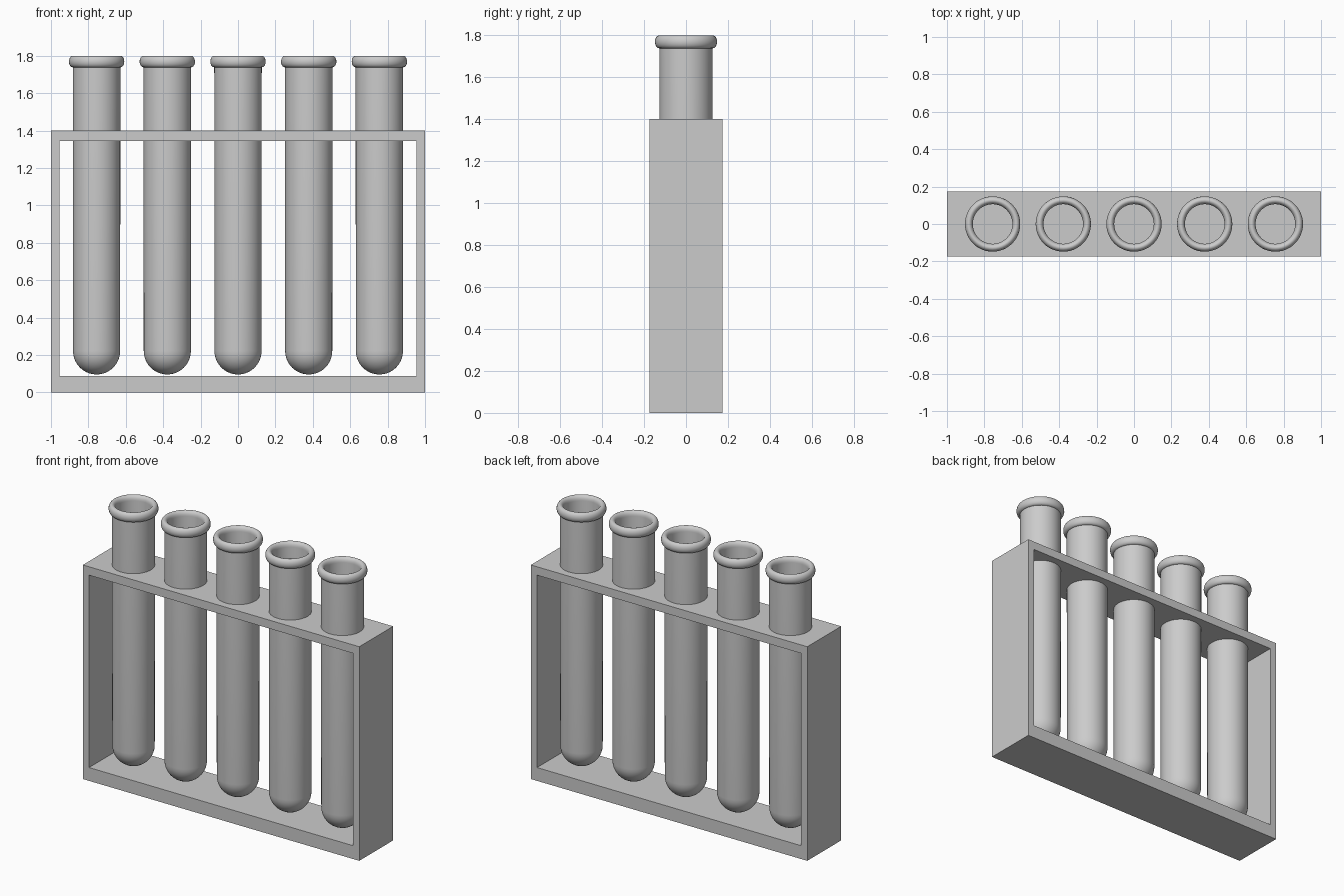
import bpy
import bmesh
from math import sin, cos, pi

default_cube = bpy.data.objects.get("Cube")
if default_cube:
    bpy.data.objects.remove(default_cube)

grey = bpy.data.materials.new("plain_grey")
grey.use_nodes = True
colour = (0.6, 0.6, 0.6, 1)
grey.diffuse_color = colour
grey.node_tree.nodes["Principled BSDF"].inputs["Base Color"].default_value = colour


def add_object(name, bm):
    bmesh.ops.recalc_face_normals(bm, faces=bm.faces)
    mesh = bpy.data.meshes.new(name)
    bm.to_mesh(mesh)
    bm.free()
    mesh.materials.append(grey)
    obj = bpy.data.objects.new(name, mesh)
    bpy.context.collection.objects.link(obj)
    return obj


def arc(cx, cz, rx, rz, start, end, steps):
    """Points (radius, height) along an elliptical arc, angles in radians."""
    angles = [start + (end - start) * i / steps for i in range(steps + 1)]
    return [(cx + rx * cos(a), cz + rz * sin(a)) for a in angles]


# Rack: rectangular ring extruded through its depth
half_depth = 0.175
bm = bmesh.new()


def rectangle(half_width, low, high):
    corners = ((-half_width, low), (half_width, low), (half_width, high), (-half_width, high))
    return [bm.verts.new((x, -half_depth, z)) for x, z in corners]


outer = rectangle(1, 0, 1.4)
inner = rectangle(0.955, 0.087, 1.345)
for i in range(4):
    j = (i + 1) % 4
    bm.faces.new((outer[i], outer[j], inner[j], inner[i]))
front = list(bm.faces)
back = bmesh.ops.extrude_face_region(bm, geom=front, use_keep_orig=True)["geom"]
bmesh.ops.translate(bm, vec=(0, 2 * half_depth, 0),
                    verts=[v for v in back if isinstance(v, bmesh.types.BMVert)])
add_object("rack", bm)

# Test tube: hollow round-bottomed profile with a rolled lip, spun about z
radius, bore, base = 0.126, 0.107, 0.222
profile = arc(0, base, radius, radius, -pi / 2, 0, 10)
profile += arc(0.127, 1.769, 0.021, 0.031, -pi / 2, pi, 16)
profile += arc(0, base, bore, bore, 0, -pi / 2, 10)

bm = bmesh.new()
points = [bm.verts.new((max(r, 0), 0, z)) for r, z in profile]
edges = [bm.edges.new(pair) for pair in zip(points, points[1:])]
bmesh.ops.spin(bm, geom=points + edges, cent=(0, 0, 0), axis=(0, 0, 1),
               angle=2 * pi, steps=48, use_merge=True)
bmesh.ops.remove_doubles(bm, verts=bm.verts, dist=0.0005)
tube = add_object("test_tube_1", bm)
bpy.context.view_layer.objects.active = tube
tube.select_set(True)
bpy.ops.object.shade_smooth_by_angle(angle=pi / 5)

# Row of five evenly spaced tubes sharing one mesh
spacing = 0.378
for i in range(5):
    if i:
        tube = bpy.data.objects.new(f"test_tube_{i + 1}", tube.data)
        bpy.context.collection.objects.link(tube)
    tube.location.x = (i - 2) * spacing
